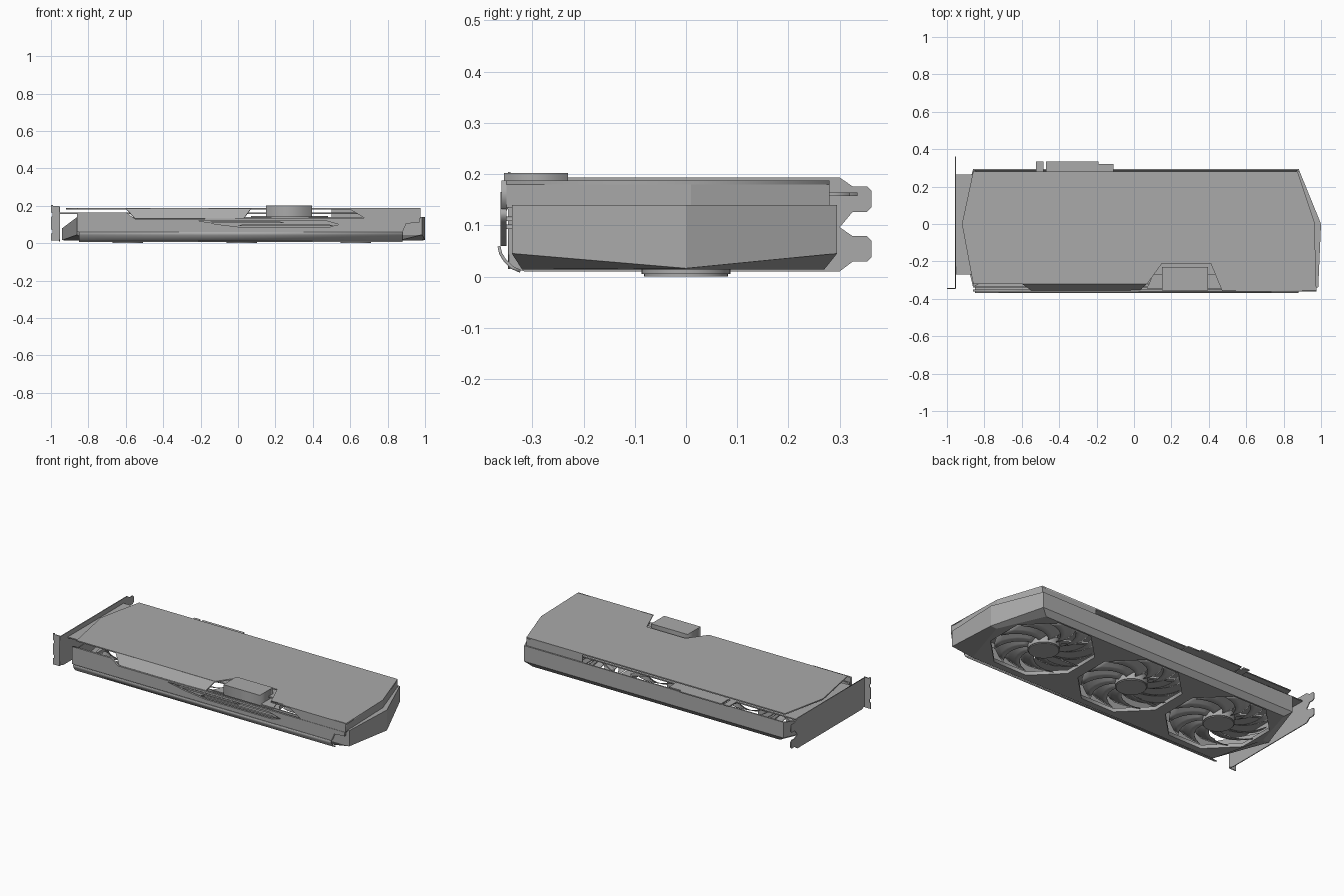
import bpy, bmesh, math
from mathutils import Matrix, Vector

cube = bpy.data.objects.get("Cube")
if cube:
    bpy.data.objects.remove(cube)

grey = bpy.data.materials.new("plain_grey")
grey.use_nodes = True
grey.diffuse_color = (0.4, 0.4, 0.4, 1)
grey.node_tree.nodes["Principled BSDF"].inputs["Base Color"].default_value = (0.4, 0.4, 0.4, 1)

AXES = {  # local u, v, depth directions for each extrusion axis
    "x": ((0, 1, 0), (0, 0, 1), (1, 0, 0)),
    "y": ((1, 0, 0), (0, 0, 1), (0, -1, 0)),
    "z": ((1, 0, 0), (0, 1, 0), (0, 0, 1)),
}


def activate(ob):
    bpy.ops.object.select_all(action="DESELECT")
    ob.select_set(True)
    bpy.context.view_layer.objects.active = ob


def prism(name, axis, outline, lo, hi, holes=()):
    """Extrude a flat outline (with optional holes) between lo and hi on an axis."""
    curve = bpy.data.curves.new(name, "CURVE")
    curve.dimensions = "2D"
    curve.fill_mode = "BOTH"
    curve.extrude = (hi - lo) / 2
    for loop in (outline, *holes):
        spline = curve.splines.new("POLY")
        spline.points.add(len(loop) - 1)
        for point, (u, v) in zip(spline.points, loop):
            point.co = (u, v, 0, 1)
        spline.use_cyclic_u = True
    ob = bpy.data.objects.new(name, curve)
    bpy.context.collection.objects.link(ob)
    ob.matrix_world = Matrix(AXES[axis]).transposed().to_4x4()
    ob.location["xyz".index(axis)] = (lo + hi) / 2
    activate(ob)
    bpy.ops.object.convert(target="MESH")
    ob = bpy.context.object
    ob.data.materials.clear()
    ob.data.materials.append(grey)
    return ob


def mesh_object(name, bm, thickness=0, smooth=False):
    mesh = bpy.data.meshes.new(name)
    bm.to_mesh(mesh)
    bm.free()
    ob = bpy.data.objects.new(name, mesh)
    bpy.context.collection.objects.link(ob)
    mesh.materials.append(grey)
    if thickness:
        mod = ob.modifiers.new("thickness", "SOLIDIFY")
        mod.thickness = thickness
    if smooth:
        activate(ob)
        bpy.ops.object.shade_smooth_by_angle(angle=math.radians(35))
    return ob


def loft(name, rings, thickness, closed=True, smooth=False):
    """Skin a sheet through matching rows of points."""
    bm = bmesh.new()
    rows = [[bm.verts.new(p) for p in ring] for ring in rings]
    n = len(rows[0])
    for a, b in zip(rows, rows[1:]):
        for i in range(n if closed else n - 1):
            j = (i + 1) % n
            bm.faces.new((a[i], a[j], b[j], b[i]))
    return mesh_object(name, bm, thickness, smooth)


def rect(u0, u1, v0, v1):
    return [(u0, v0), (u1, v0), (u1, v1), (u0, v1)]


# Shroud shell: pointed ends and a lower edge that dips to the middle
outer = [(-0.94, 0), (-0.86, -0.34), (0.985, -0.34), (1, 0), (0.88, 0.295), (-0.86, 0.295)]
inner = [(-0.9, 0), (-0.82, -0.32), (0.86, -0.32), (0.96, 0), (0.84, 0.27), (-0.82, 0.27)]
top_z = [0.08] + [0.14] * 5
edge_z = [0.016 if y == 0 else 0.045 for x, y in outer]
loft("shroud_shell", [[(x, y, 0.014) for x, y in inner],
                      [(x, y, z) for (x, y), z in zip(outer, edge_z)],
                      [(x, y, z) for (x, y), z in zip(outer, top_z)]], 0.01)

# Fan panel with three angular openings
FANS = (-0.59, 0.02, 0.63)
FAN_Y = -0.01


def opening(cx):
    return [(cx + 0.292 * math.cos(math.radians(22.5 + 45 * k)),
             FAN_Y + 0.292 * math.sin(math.radians(22.5 + 45 * k))) for k in range(8)]


prism("fan_panel", "z", inner, 0.014, 0.036, [opening(x) for x in FANS])


# Fans: hub, swept blades and a mount behind
def fan(cx, index, blades=11):
    bm = bmesh.new()
    steps = 7
    for b in range(blades):
        base = math.tau * b / blades
        rows = []
        for s in range(steps):
            t = s / (steps - 1)
            r = 0.08 + 0.185 * t
            lead = base - 0.75 * t ** 1.3
            span = 0.62 - 0.08 * t
            rows.append([bm.verts.new((r * math.cos(lead + span * w), r * math.sin(lead + span * w),
                                       0.02 + 0.035 * w)) for w in (0, 0.33, 0.67, 1)])
        for p, q in zip(rows, rows[1:]):
            for i in range(3):
                bm.faces.new((p[i], q[i], q[i + 1], p[i + 1]))
    ob = mesh_object(f"fan_blades_{index}", bm, 0.003, True)
    ob.location = (cx, 0, 0)

    bm = bmesh.new()
    bmesh.ops.create_cone(bm, cap_ends=True, segments=40, radius1=0.087, radius2=0.087,
                          depth=0.055, matrix=Matrix.Translation((0, 0, 0.0275)))
    rim = [e for e in bm.edges if all(v.co.z < 0.001 for v in e.verts)]
    bmesh.ops.bevel(bm, geom=rim, offset=0.005, segments=2, affect="EDGES")
    hub = mesh_object(f"fan_hub_{index}", bm, 0, True)
    hub.location = (cx, 0, 0)

    bm = bmesh.new()
    bmesh.ops.create_cone(bm, cap_ends=True, segments=32, radius1=0.1, radius2=0.1, depth=0.012)
    for k in range(3):
        turn = Matrix.Rotation(math.tau * k / 3 + 0.5, 4, "Z")
        bmesh.ops.create_cube(bm, size=1, matrix=turn @ Matrix.Translation((0.19, 0, 0))
                              @ Matrix.Diagonal((0.2, 0.022, 0.01, 1)))
    mount = mesh_object(f"fan_mount_{index}", bm)
    mount.location = (cx, 0, 0.066)


for i, x in enumerate(FANS):
    fan(x, i + 1)

# Front side cover: rounded lower lip, and a flat panel with a long vent
lip = [(-0.322, 0.013), (-0.338, 0.02), (-0.351, 0.033), (-0.359, 0.046), (-0.362, 0.06)]
loft("cover_lip", [[(x, y, z) for y, z in lip] for x in (-0.85, 0.88)], 0.006, False, True)
vent = [(-0.22, 0.122), (-0.12, 0.102), (0.03, 0.084), (0.48, 0.084), (0.54, 0.1), (0.46, 0.122)]
cover = [(-0.86, 0.06), (0.88, 0.06), (0.9, 0.105), (0.97, 0.11), (0.97, 0.134), (0.03, 0.134),
         (-0.21, 0.13), (-0.55, 0.13), (-0.6, 0.165), (-0.86, 0.165)]
prism("cover_panel", "y", cover, -0.362, -0.35, [vent])
for i, (a, b, z) in enumerate(((-0.17, 0.25, 0.113), (0.0, 0.51, 0.098))):
    prism(f"vent_slat_{i + 1}", "y", [(a, z - 0.005), (b, z - 0.005), (b - 0.03, z + 0.004),
                                      (a + 0.03, z + 0.004)], -0.356, -0.338)

# Backplate with a notch around the power socket
notch = [(0.07, -0.32), (0.15, -0.21), (0.41, -0.21), (0.47, -0.355)]
back_end = [(0.975, -0.355), (0.965, 0.01), (0.875, 0.28)]
prism("backplate", "z", [(-0.92, 0), (-0.86, -0.32)] + notch + back_end + [(-0.86, 0.28)],
      0.18, 0.187)
loft("backplate_end_wall", [[(x, y, z) for x, y in back_end + [(0.5, 0.28)]]
                            for z in (0.135, 0.183)], 0.008, False)
loft("front_flange_left", [[(-0.55, -0.355, 0.132), (0.03, -0.355, 0.132)],
                           [(-0.6, -0.32, 0.186), (0.07, -0.32, 0.186)]], 0.006, False)
prism("front_flange_right", "y", [(0.68, 0.132), (0.975, 0.132), (0.975, 0.187),
                                  (0.47, 0.187), (0.47, 0.18), (0.6, 0.18)], -0.36, -0.35)
prism("shroud_ledge", "z", [(0.875, 0.26), (0.95, 0), (0.95, -0.335), (0.985, -0.335),
                            (0.998, 0), (0.88, 0.29)], 0.132, 0.14)

# Circuit board, edge connector and power socket
prism("circuit_board", "z", rect(-0.955, 0.72, -0.27, 0.265), 0.157, 0.164)
for i, (a, b, y) in enumerate(((-0.525, -0.485, 0.335), (-0.47, -0.19, 0.335), (-0.19, -0.11, 0.32))):
    prism(f"edge_connector_{i + 1}", "z", rect(a, b, 0.26, y), 0.157, 0.164)
prism("socket_board", "z", [(0.07, -0.345), (0.13, -0.2), (0.43, -0.2), (0.48, -0.345)], 0.138, 0.145)
prism("power_socket", "z", rect(0.15, 0.395, -0.355, -0.23), 0.14, 0.202)

# Mounting bracket: plate with two rounded tabs, and a bent notched flange
tab = [(0.3, 0.01), (0.325, 0.029), (0.353, 0.029), (0.362, 0.038), (0.362, 0.07),
       (0.353, 0.079), (0.325, 0.079), (0.3, 0.096)]
tabs = tab + [(y, z + 0.097) for y, z in tab[1:]]
prism("bracket_plate", "x", [(-0.315, 0.01)] + tabs + [(-0.345, 0.193), (-0.345, 0.02)],
      -0.958, -0.953)
flange = [(-0.955, 0.015), (-0.955, 0.198), (-0.99, 0.198), (-0.99, 0.204), (-1, 0.204), (-1, 0.165),
          (-0.992, 0.16), (-0.992, 0.145), (-1, 0.14), (-1, 0.075), (-0.992, 0.07),
          (-0.992, 0.055), (-1, 0.05), (-1, 0.015)]
prism("bracket_flange", "y", flange, -0.347, -0.342)
